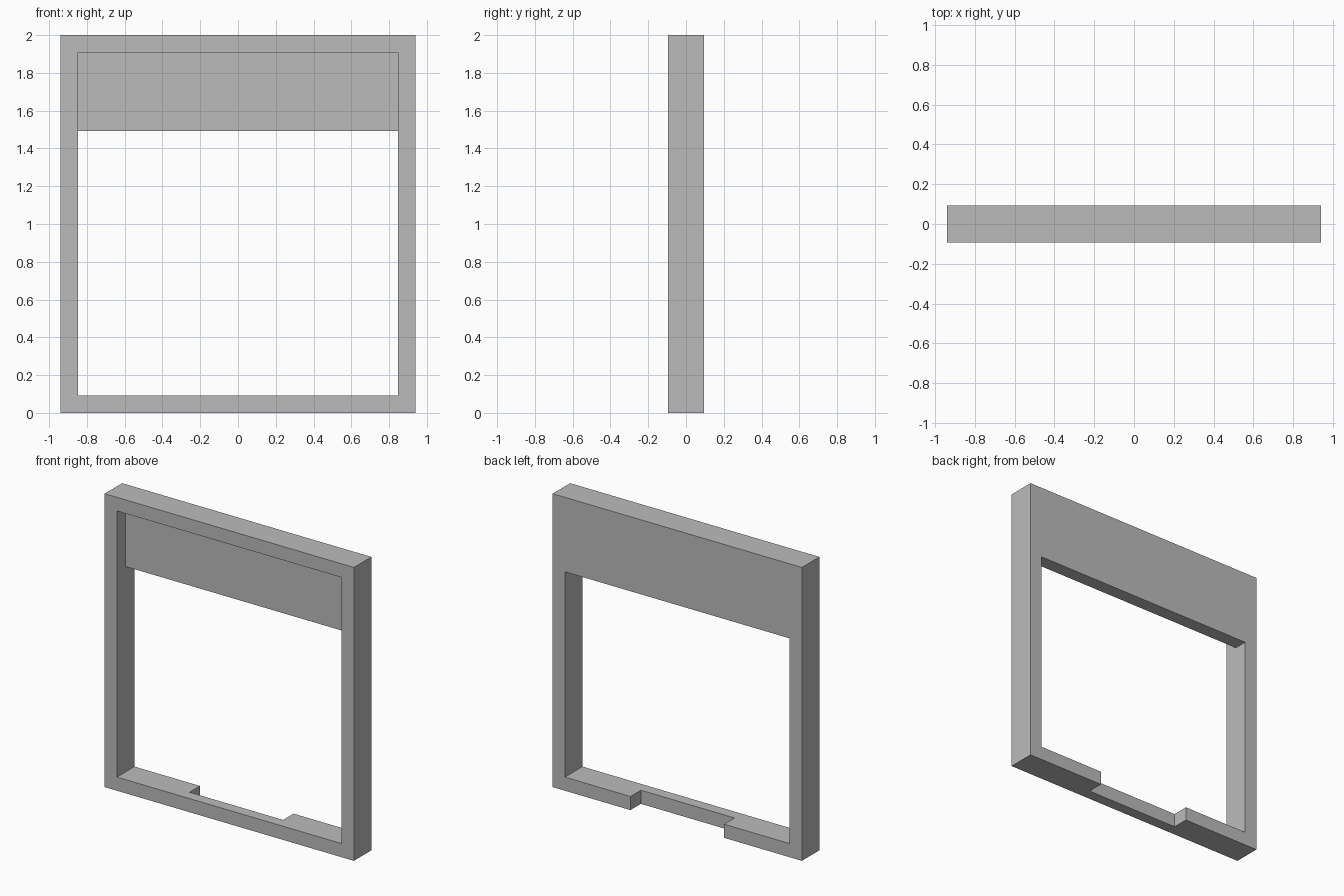
import bpy

old = bpy.data.objects.get("Cube")
if old:
    bpy.data.objects.remove(old, do_unlink=True)

# Overall size
HALF_W, HALF_D, HEIGHT = 0.94, 0.094, 2.0
WALL = 0.093
INNER = HALF_W - WALL
PANEL_BOTTOM = 1.492
NOTCH_HALF, NOTCH_FRONT = 0.353, -0.018
OVER = 0.1  # how far cutters reach past the body

grey = bpy.data.materials.new("plain grey")
grey.use_nodes = True
colour = (0.5, 0.5, 0.5, 1)
grey.diffuse_color = colour
grey.node_tree.nodes["Principled BSDF"].inputs["Base Color"].default_value = colour


def box(name, low, high):
    """Box between two opposite corners."""
    centre = [(a + b) / 2 for a, b in zip(low, high)]
    bpy.ops.mesh.primitive_cube_add(size=1, location=centre)
    obj = bpy.context.object
    obj.name = name
    obj.scale = [b - a for a, b in zip(low, high)]
    bpy.ops.object.transform_apply(location=True, rotation=False, scale=True)
    obj.data.materials.append(grey)
    return obj


def cut(body, name, low, high):
    """Subtract a box from the body and discard the cutter."""
    cutter = box(name, low, high)
    cutter.hide_render = True
    mod = body.modifiers.new(name, 'BOOLEAN')
    mod.operation = 'DIFFERENCE'
    mod.solver = 'EXACT'
    mod.object = cutter
    bpy.context.view_layer.objects.active = body
    bpy.ops.object.modifier_apply(modifier=mod.name)
    bpy.data.objects.remove(cutter, do_unlink=True)


# Solid slab that becomes the frame
frame = box("frame", (-HALF_W, -HALF_D, 0), (HALF_W, HALF_D, HEIGHT))

# Front recess, leaving the header panel as the rear half at the top
cut(frame, "front_recess", (-INNER, -HALF_D - OVER, WALL), (INNER, 0, HEIGHT - WALL))

# Opening below the header panel, right through the frame
cut(frame, "opening", (-INNER, -HALF_D - OVER, WALL), (INNER, HALF_D + OVER, PANEL_BOTTOM))

# Notch in the rear of the bottom rail
cut(frame, "rail_notch", (-NOTCH_HALF, NOTCH_FRONT, -OVER),
    (NOTCH_HALF, HALF_D + OVER, WALL + OVER))
